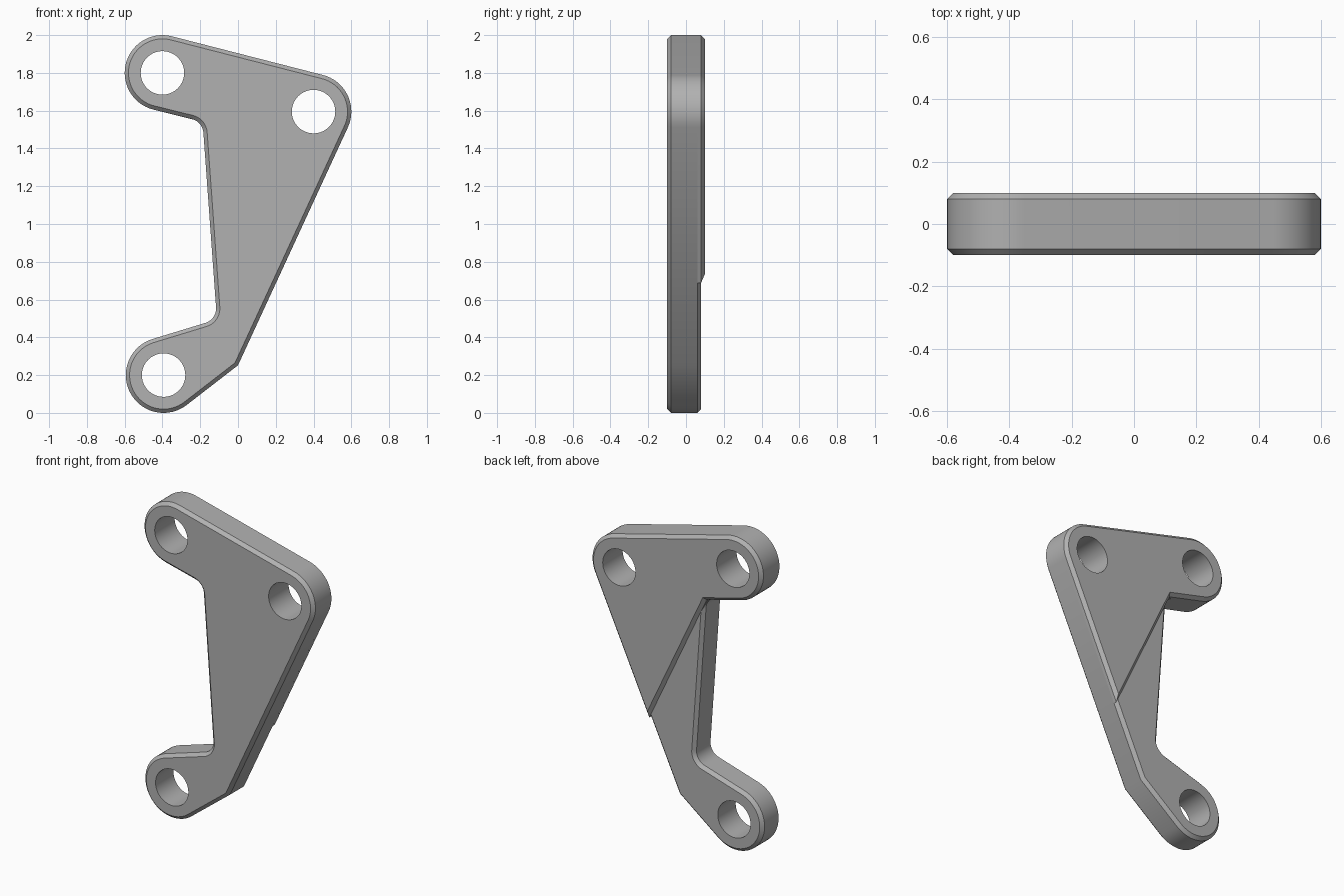
import bpy, bmesh, math
from mathutils import Vector, Matrix

cube = bpy.data.objects.get("Cube")
if cube:
    bpy.data.objects.remove(cube, do_unlink=True)

# Material
grey = bpy.data.materials.new("plain_grey")
grey.use_nodes = True
colour = (0.44, 0.44, 0.44, 1)
grey.diffuse_color = colour
grey.node_tree.nodes["Principled BSDF"].inputs["Base Color"].default_value = colour

# Shared layout: lug centres, lug and hole radii, chamfer size
TOP, SIDE, BOTTOM = (-0.4, 1.8), (0.4, 1.595), (-0.394, 0.2)
LUG, HOLE, FILLET, CHAMFER = 0.2, 0.115, -0.08, 0.02


def tangent_normal(a, b):
    """Outward normal of the straight edge joining two rounded corners."""
    d = Vector(b[0]) - Vector(a[0])
    s = (a[1] - b[1]) / d.length
    d.normalize()
    return s * d + math.sqrt(1 - s * s) * Vector((d.y, -d.x))


def rounded_outline(nodes):
    """Counter-clockwise outline; negative radii are inner fillets, zero is sharp."""
    points = []
    for i, (centre, r) in enumerate(nodes):
        n0 = tangent_normal(nodes[i - 1], nodes[i])
        n1 = tangent_normal(nodes[i], nodes[(i + 1) % len(nodes)])
        if r == 0:
            points.append(Vector(centre))
            continue
        start = math.atan2(n0.y, n0.x)
        sweep = (math.atan2(n1.y, n1.x) - start) % math.tau
        if r < 0:
            sweep -= math.tau
        steps = max(4, math.ceil(abs(sweep) / math.radians(6)))
        for k in range(steps + 1):
            a = start + sweep * k / steps
            points.append(Vector(centre) + r * Vector((math.cos(a), math.sin(a))))
    return points


def inset(points, amount):
    """Move every edge inward by the same amount, with mitred corners."""
    result = []
    for i, p in enumerate(points):
        e0 = (p - points[i - 1]).normalized()
        e1 = (points[(i + 1) % len(points)] - p).normalized()
        n0, n1 = Vector((-e0.y, e0.x)), Vector((-e1.y, e1.x))
        result.append(p + (n0 + n1) * amount / (1 + n0.dot(n1)))
    return result


def make_object(name, bm):
    bmesh.ops.recalc_face_normals(bm, faces=bm.faces)
    mesh = bpy.data.meshes.new(name)
    bm.to_mesh(mesh)
    bm.free()
    mesh.materials.append(grey)
    obj = bpy.data.objects.new(name, mesh)
    bpy.context.collection.objects.link(obj)
    return obj


def plate(name, nodes, layers):
    """Stack the outline through (depth, inset) layers and cap both ends."""
    outline = rounded_outline(nodes)
    bm = bmesh.new()
    rings = [[bm.verts.new((p.x, y, p.y)) for p in inset(outline, amount)]
             for y, amount in layers]
    for low, high in zip(rings, rings[1:]):
        for i in range(len(low)):
            bm.faces.new((low[i - 1], low[i], high[i], high[i - 1]))
    bm.faces.new(rings[0])
    bm.faces.new(rings[-1])
    return make_object(name, bm)


# Full bracket body with chamfered front and back rims
body = plate("bracket_body", [
    (TOP, LUG),
    ((-0.263, 1.478), FILLET),
    ((-0.196, 0.553), FILLET),
    (BOTTOM, LUG),
    ((0, 0.252), 0),
    (SIDE, LUG),
], [(-0.1, CHAMFER), (-0.08, 0), (0.06, 0), (0.08, CHAMFER)])

# Raised upper pad on the back, ending at a slanted step
pad = plate("raised_back_pad", [
    (TOP, LUG),
    ((-0.202, 1.544), 0),
    ((0.2015, 0.688), 0),
    (SIDE, LUG),
], [(0.06, 0), (0.08, 0), (0.1, CHAMFER)])

# Bolt hole cutter
bm = bmesh.new()
for x, z in (TOP, SIDE, BOTTOM):
    place = Matrix.Translation((x, 0, z)) @ Matrix.Rotation(math.pi / 2, 4, 'X')
    bmesh.ops.create_cone(bm, cap_ends=True, segments=64, radius1=HOLE,
                          radius2=HOLE, depth=1, matrix=place)
cutter = make_object("hole_cutter", bm)
cutter.hide_render = True

# Cut the holes and smooth the curved walls
for obj in (body, pad):
    bpy.ops.object.select_all(action='DESELECT')
    obj.select_set(True)
    bpy.context.view_layer.objects.active = obj
    cut = obj.modifiers.new("bolt_holes", 'BOOLEAN')
    cut.operation = 'DIFFERENCE'
    cut.solver = 'EXACT'
    cut.object = cutter
    bpy.ops.object.modifier_apply(modifier=cut.name)
    bpy.ops.object.shade_smooth_by_angle(angle=math.radians(30))

bpy.data.objects.remove(cutter, do_unlink=True)
